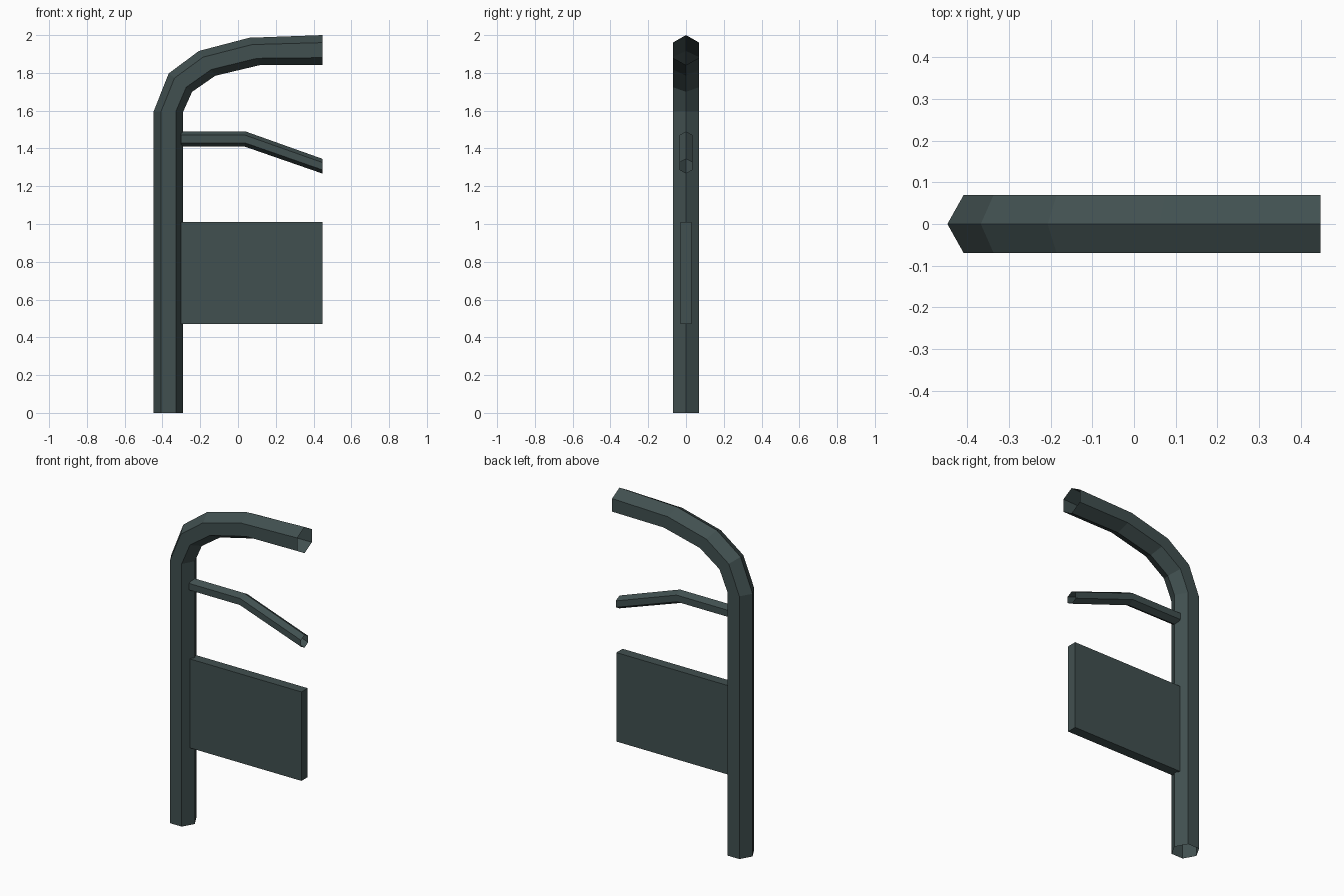
import bpy, bmesh
from mathutils import Vector

if "Cube" in bpy.data.objects:
    bpy.data.objects.remove(bpy.data.objects["Cube"])

mat = bpy.data.materials.new("dark grey green paint")
mat.diffuse_color = (0.053, 0.080, 0.080, 1)
mat.use_nodes = True
mat.node_tree.nodes["Principled BSDF"].inputs["Base Color"].default_value = mat.diffuse_color


def finish(name, bm):
    bmesh.ops.recalc_face_normals(bm, faces=bm.faces)
    me = bpy.data.meshes.new(name)
    bm.to_mesh(me)
    bm.free()
    me.materials.append(mat)
    ob = bpy.data.objects.new(name, me)
    bpy.context.collection.objects.link(ob)
    return ob


def hex_tube(name, outer, inner, half_y):
    """Open six-sided tube between an outer and an inner (x, z) ridge line."""
    bm = bmesh.new()
    rings = []
    for o, i in zip(outer, inner):
        o, i = Vector((o[0], 0, o[1])), Vector((i[0], 0, i[1]))
        section = [(0, 0), (.25, 1), (.75, 1), (1, 0), (.75, -1), (.25, -1)]
        rings.append([bm.verts.new(o.lerp(i, t) + Vector((0, s * half_y, 0)))
                      for t, s in section])
    for a, b in zip(rings, rings[1:]):
        for k in range(6):
            n = (k + 1) % 6
            bm.faces.new((a[k], a[n], b[n], b[k]))
    return finish(name, bm)


# Main post curving over into the top arm
hex_tube("curved_post",
         [(-.447, 0), (-.447, 1.595), (-.367, 1.797), (-.207, 1.916), (.06, 1.986), (.447, 2.0)],
         [(-.29, 0), (-.29, 1.595), (-.243, 1.70), (-.12, 1.785), (.115, 1.841), (.447, 1.841)],
         .07)

# Thin bent arm below it
hex_tube("bent_rail",
         [(-.303, 1.49), (.04, 1.49), (.447, 1.345)],
         [(-.303, 1.41), (.035, 1.41), (.447, 1.267)],
         .035)

# Flat side panel
bm = bmesh.new()
bmesh.ops.create_cube(bm, size=1)
bmesh.ops.scale(bm, vec=(.75, .06, .54), verts=bm.verts)
bmesh.ops.translate(bm, vec=(.072, 0, .74), verts=bm.verts)
finish("side_panel", bm)
